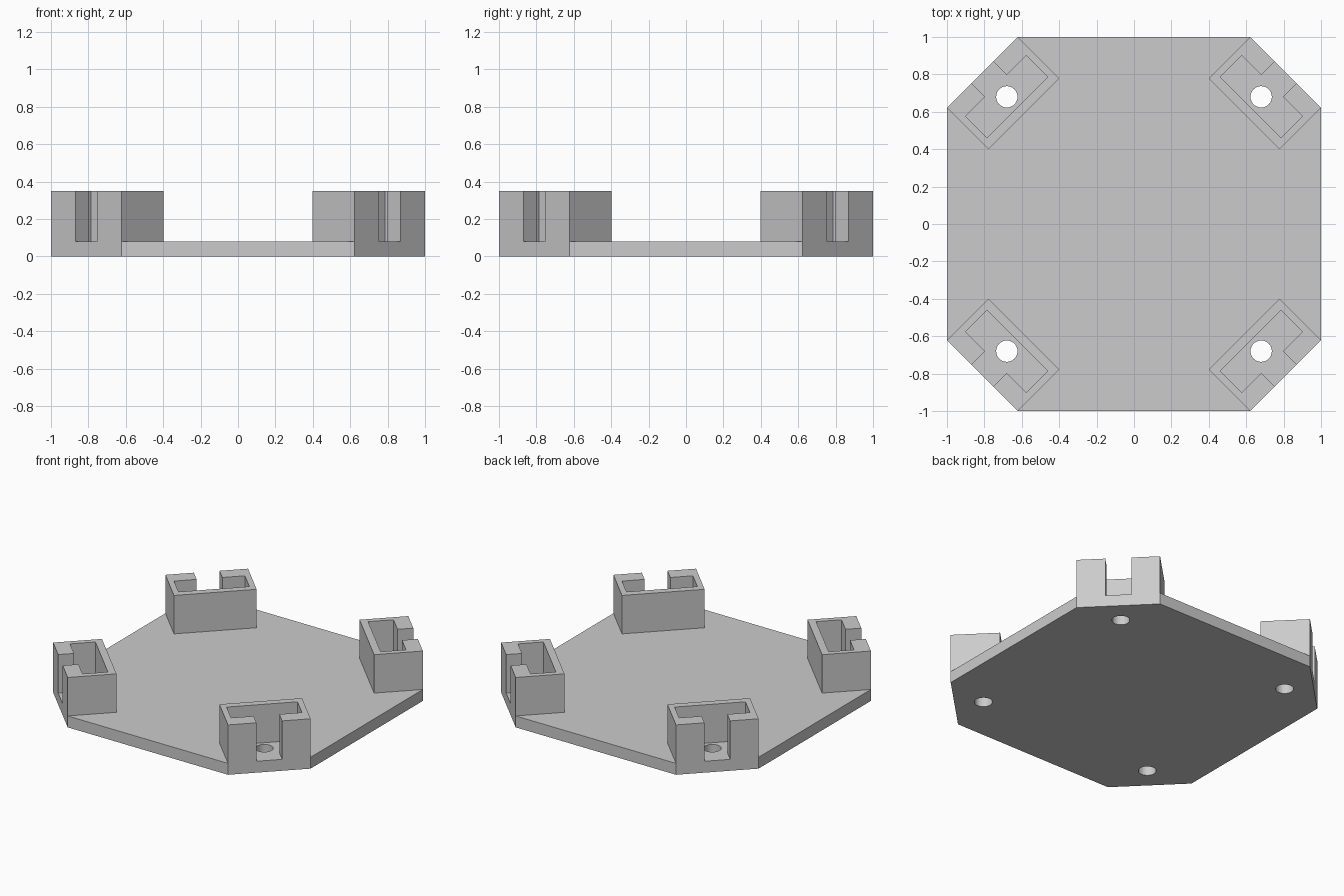
import bpy, bmesh
from math import radians, sqrt
from mathutils import Matrix

BASE_H, TOP_H = 0.08, 0.35      # plate thickness, bracket top
CUT = 0.6225                    # where each plate corner is chamfered
HOLE_POS, HOLE_R = 0.68, 0.057

cube = bpy.data.objects.get("Cube")
if cube:
    bpy.data.objects.remove(cube, do_unlink=True)

grey = bpy.data.materials.new("light_grey")
grey.use_nodes = True
grey.diffuse_color = (0.6, 0.6, 0.6, 1)
grey.node_tree.nodes["Principled BSDF"].inputs["Base Color"].default_value = (0.6, 0.6, 0.6, 1)


def prism(name, outline, z0, z1):
    """Extrude a flat outline from z0 to z1."""
    bm = bmesh.new()
    face = bm.faces.new([bm.verts.new((x, y, z0)) for x, y in outline])
    new = bmesh.ops.extrude_face_region(bm, geom=[face])["geom"]
    verts = [v for v in new if isinstance(v, bmesh.types.BMVert)]
    bmesh.ops.translate(bm, verts=verts, vec=(0, 0, z1 - z0))
    bmesh.ops.recalc_face_normals(bm, faces=bm.faces)
    mesh = bpy.data.meshes.new(name)
    bm.to_mesh(mesh)
    bm.free()
    mesh.materials.append(grey)
    obj = bpy.data.objects.new(name, mesh)
    bpy.context.collection.objects.link(obj)
    return obj


# Base plate: square with chamfered corners
plate = prism("base_plate", [(CUT, -1), (1, -CUT), (1, CUT), (CUT, 1),
                             (-CUT, 1), (-1, CUT), (-1, -CUT), (-CUT, -1)], 0, BASE_H)

# Screw holes through the plate
bm = bmesh.new()
for sx in (-1, 1):
    for sy in (-1, 1):
        bmesh.ops.create_cone(bm, cap_ends=True, segments=32, radius1=HOLE_R, radius2=HOLE_R,
                              depth=0.4, matrix=Matrix.Translation((sx * HOLE_POS, sy * HOLE_POS, 0)))
mesh = bpy.data.meshes.new("hole_cutter")
bm.to_mesh(mesh)
bm.free()
mesh.materials.append(grey)
cutter = bpy.data.objects.new("hole_cutter", mesh)
bpy.context.collection.objects.link(cutter)
cutter.hide_render = True
cutter.hide_set(True)
cutter.display_type = 'WIRE'
mod = plate.modifiers.new("screw_holes", 'BOOLEAN')
mod.operation = 'DIFFERENCE'
mod.solver = 'EXACT'
mod.object = cutter

# Slotted corner brackets: C-shaped outline, open slot facing outward (+x)
outer = (1 + CUT) / sqrt(2)     # flush with the chamfer
width = (1 - CUT) / sqrt(2)     # half the chamfer length
back, wall_in, wall_out = 0.832, 0.881, 1.045
pocket, slot = 0.229, 0.083     # half widths
half = [(back, width), (outer, width), (outer, slot), (wall_out, slot),
        (wall_out, pocket), (wall_in, pocket)]
outline = half + [(x, -y) for x, y in reversed(half)]
for i, corner in enumerate(("back_left", "back_right", "front_right", "front_left")):
    bracket = prism(corner + "_bracket", outline, BASE_H, TOP_H)
    bracket.data.transform(Matrix.Rotation(radians(45 + 90 * i), 4, 'Z'))
